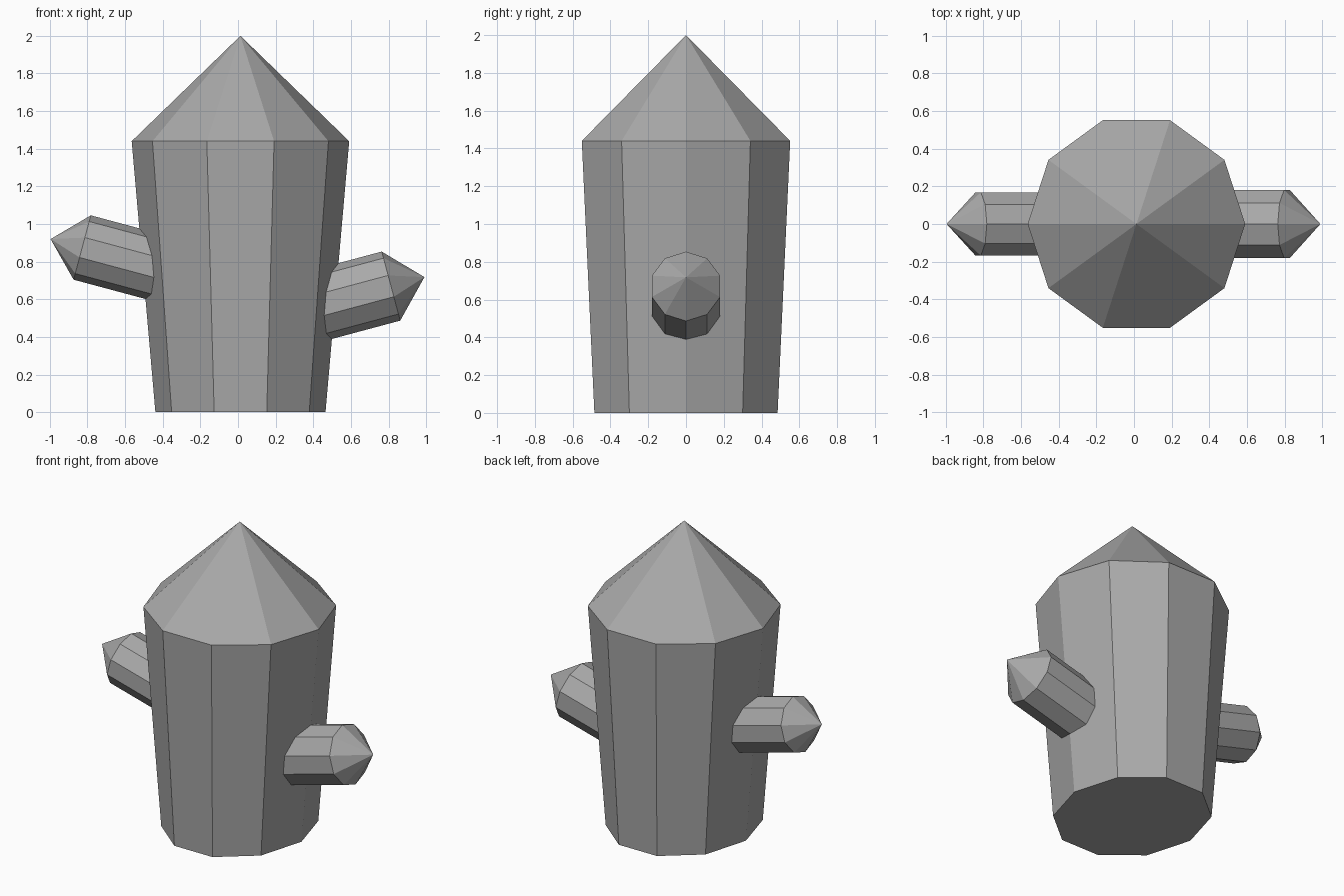
import bpy
import bmesh
from math import cos, sin, tau, radians
from mathutils import Matrix, Vector

SIDES = 10

cube = bpy.data.objects.get("Cube")
if cube:
    bpy.data.objects.remove(cube, do_unlink=True)

# One plain grey for everything
grey = bpy.data.materials.new("plain_grey")
grey.use_nodes = True
colour = (0.4, 0.4, 0.4, 1)
grey.diffuse_color = colour
grey.node_tree.nodes["Principled BSDF"].inputs["Base Color"].default_value = colour


def pointed_post(name, rings, tip, matrix):
    """Loft rings of (height, x radius, y radius) and close them with a point."""
    bm = bmesh.new()
    loops = []
    for height, rx, ry in rings:
        angles = [tau * i / SIDES for i in range(SIDES)]
        loops.append([bm.verts.new((rx * cos(a), ry * sin(a), height)) for a in angles])
    apex = bm.verts.new((0, 0, tip))
    bm.faces.new(loops[0][::-1])
    for i in range(SIDES):
        j = (i + 1) % SIDES
        for low, high in zip(loops, loops[1:]):
            bm.faces.new((low[i], low[j], high[j], high[i]))
        bm.faces.new((loops[-1][i], loops[-1][j], apex))
    bmesh.ops.recalc_face_normals(bm, faces=bm.faces)
    bm.transform(matrix)
    mesh = bpy.data.meshes.new(name)
    bm.to_mesh(mesh)
    bm.free()
    mesh.materials.append(grey)
    obj = bpy.data.objects.new(name, mesh)
    bpy.context.collection.objects.link(obj)
    return obj


def branch(name, side, end, radius, tip):
    """Side stub tilted upward; end is the centre of its outer ring."""
    tilt = radians(15)
    along = Vector((side * cos(tilt), 0, sin(tilt)))
    up = Vector((-side * sin(tilt), 0, cos(tilt)))
    frame = Matrix((up, along.cross(up), along)).transposed().to_4x4()
    rings = [(-0.55, radius, radius), (0, radius, radius)]
    pointed_post(name, rings, tip, Matrix.Translation(end) @ frame)


# Trunk widening upward, with a pointed top
pointed_post("trunk", [(0, 0.452, 0.51), (1.44, 0.578, 0.58)], 2.0,
             Matrix.Translation((0.013, 0, 0)))

# Two side branches
branch("left_branch", 1, (0.813, 0, 0.67), 0.19, 0.184)
branch("right_branch", -1, (-0.828, 0, 0.875), 0.177, 0.174)
